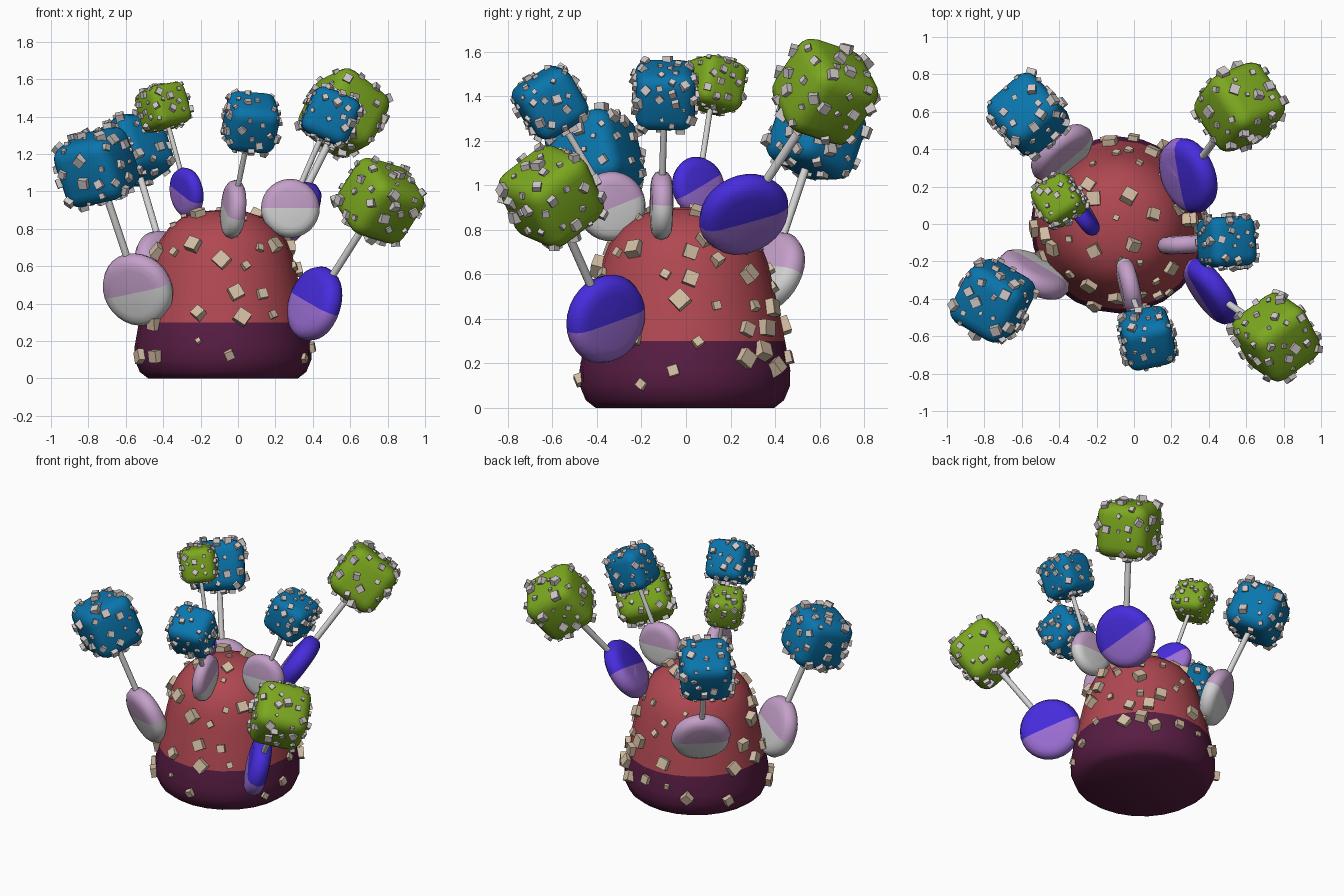
import bpy, bmesh, math, random
from mathutils import Vector, Matrix

if "Cube" in bpy.data.objects:
    bpy.data.objects.remove(bpy.data.objects["Cube"])

random.seed(7)


def mat(name, c):
    m = bpy.data.materials.new(name)
    m.diffuse_color = (*c, 1)
    m.use_nodes = True
    m.node_tree.nodes["Principled BSDF"].inputs["Base Color"].default_value = m.diffuse_color
    return m


RED = mat("red", (0.434, 0.064, 0.082))
PLUM = mat("dark plum", (0.098, 0.012, 0.056))
BLUE = mat("blue", (0.003, 0.18, 0.42))
GREEN = mat("green", (0.2, 0.39, 0.014))
INDIGO = mat("indigo", (0.062, 0.025, 0.72))
VIOLET = mat("violet", (0.33, 0.155, 0.66))
MAUVE = mat("mauve", (0.55, 0.35, 0.58))
WHITE = mat("pale grey", (0.66, 0.66, 0.66))
PEBBLE = mat("pebble grey", (0.62, 0.57, 0.57))
TAN = mat("tan", (0.64, 0.5, 0.36))


def finish(bm, name, mats, smooth=True):
    bmesh.ops.recalc_face_normals(bm, faces=bm.faces)
    me = bpy.data.meshes.new(name)
    bm.to_mesh(me)
    bm.free()
    for m in mats:
        me.materials.append(m)
    ob = bpy.data.objects.new(name, me)
    bpy.context.collection.objects.link(ob)
    if smooth:
        bpy.ops.object.select_all(action='DESELECT')
        ob.select_set(True)
        bpy.context.view_layer.objects.active = ob
        bpy.ops.object.shade_smooth_by_angle(angle=math.radians(50))
    return ob


def lathe(profile, steps):
    """Spin an (r, z) profile about z."""
    bm = bmesh.new()
    vs = [bm.verts.new((r, 0, z)) for r, z in profile]
    es = [bm.edges.new(p) for p in zip(vs, vs[1:])]
    bmesh.ops.spin(bm, geom=vs + es, cent=(0, 0, 0), axis=(0, 0, 1),
                   angle=math.tau, steps=steps, use_duplicate=False)
    bmesh.ops.remove_doubles(bm, verts=bm.verts, dist=1e-4)
    bmesh.ops.recalc_face_normals(bm, faces=bm.faces)
    return bm


def frame(n, d, origin):
    """Matrix with local x = n and local z = d."""
    d = Vector(d).normalized()
    n = Vector(n)
    n = (n - d * n.dot(d)).normalized()
    y = d.cross(n)
    m = Matrix((n, y, d)).transposed().to_4x4()
    m.translation = origin
    return m


def scatter(surface, name, material, count, lo, hi, gap, zmin=-9):
    """Small half-sunk cubes spread evenly over a mesh."""
    me = surface.data
    me.calc_loop_triangles()
    tris = list(me.loop_triangles)
    weights = [t.area for t in tris]
    spots, bm = [], bmesh.new()
    for _ in range(count * 30):
        if len(spots) >= count:
            break
        t = random.choices(tris, weights)[0]
        a, b, c = (me.vertices[i].co for i in t.vertices)
        u, v = random.random(), random.random()
        if u + v > 1:
            u, v = 1 - u, 1 - v
        p = a + (b - a) * u + (c - a) * v
        if p.z < zmin or any((p - q).length < gap for q in spots):
            continue
        spots.append(p)
        s = random.uniform(lo, hi)
        q = t.normal.to_track_quat('Z', 'Y').to_matrix().to_4x4()
        tilt = (Matrix.Rotation(random.uniform(-.4, .4), 4, 'X')
                @ Matrix.Rotation(random.uniform(0, math.tau), 4, 'Z'))
        m = Matrix.Translation(p + t.normal * s * 0.05) @ q @ tilt
        bmesh.ops.create_cube(bm, size=s, matrix=m)
    finish(bm, name, [material], False)


# Body: domed mound with a dark foot
bm = lathe([(0, 0), (.40, 0), (.445, .035), (.472, .1), (.473, .17), (.45, .3),
            (.425, .42), (.397, .55), (.37, .66), (.34, .735), (.29, .805),
            (.22, .86), (.12, .893), (0, .903)], 24)
bmesh.ops.translate(bm, verts=bm.verts, vec=(-.08, -.005, 0))
for f in bm.faces:
    f.material_index = 1 if f.calc_center_median().z < .3 else 0
body = finish(bm, "body", [RED, PLUM])
scatter(body, "body_pebbles", TAN, 66, .025, .075, .09, .1)


def stalk(name, disc, head, n, split, R, head_mat, top, low):
    """Two-tone disc, rod and pebbled cube head along one axis."""
    disc, head = Vector(disc), Vector(head)
    d = (head - disc).normalized()
    M = frame(n, d, disc)
    # disc: flat faces with a rounded rim
    r, h = 1.05 * R, .33 * R
    half = [(0, h), (.62 * r, .97 * h), (.8 * r, .86 * h), (.93 * r, .58 * h)]
    bm = lathe(half + [(r, 0)] + [(x, -z) for x, z in reversed(half)], 28)
    nx = M.to_3x3() @ Vector((1, 0, 0))
    bm.transform(frame(d, nx, disc))
    s = Vector(split) if split else d
    s = (s - nx * s.dot(nx)).normalized()
    bmesh.ops.bisect_plane(bm, geom=bm.verts[:] + bm.edges[:] + bm.faces[:],
                           plane_co=disc, plane_no=s)
    for f in bm.faces:
        f.material_index = 0 if (f.calc_center_median() - disc).dot(s) > 0 else 1
    finish(bm, name + "_disc", [top, low])
    # rod
    L = (head - disc).length - .9 * R
    bm = bmesh.new()
    bmesh.ops.create_cone(bm, cap_ends=True, segments=12, radius1=.1 * R, radius2=.1 * R,
                          depth=L, matrix=M @ Matrix.Translation((0, 0, .9 * R + L / 2)))
    finish(bm, name + "_rod", [WHITE])
    # rounded cube head
    bm = bmesh.new()
    bmesh.ops.create_cube(bm, size=1.78 * R)
    bmesh.ops.bevel(bm, geom=bm.edges[:], offset=.4 * R, segments=4, profile=.5,
                    affect='EDGES')
    bm.transform(frame(n, d, head))
    ob = finish(bm, name + "_head", [head_mat])
    scatter(ob, name + "_pebbles", PEBBLE, 56, .1 * R, .27 * R, .32 * R)


GI = (GREEN, INDIGO, VIOLET)
BM = (BLUE, MAUVE, WHITE)
stalk("back_right", (.29, .26, .87), (.565, .625, 1.42), (.75, .3, -.58),
      (.6, -.1, .76), .2, *GI)
stalk("right", (.28, -.11, .91), (.495, -.095, 1.405), (.05, -1, 0),
      (0, 0, 1), .15, *BM)
stalk("front", (-.025, -.335, .905), (.07, -.61, 1.37), (.97, .2, -.06),
      (.1, -.35, .93), .15, *BM)
stalk("front_right", (.41, -.36, .40), (.76, -.605, .95), (.79, .57, -.23),
      (.34, -.11, .88), .195, *GI)
stalk("front_left", (-.535, -.27, .475), (-.755, -.41, 1.13), (.43, .85, .31),
      None, .195, *BM)
stalk("back_left", (-.385, .38, .61), (-.565, .585, 1.22), (-.59, .69, -.42),
      None, .185, *BM)
stalk("left", (-.275, .055, .995), (-.40, .125, 1.45), (.82, .54, .14),
      (.25, -.35, .9), .128, *GI)
